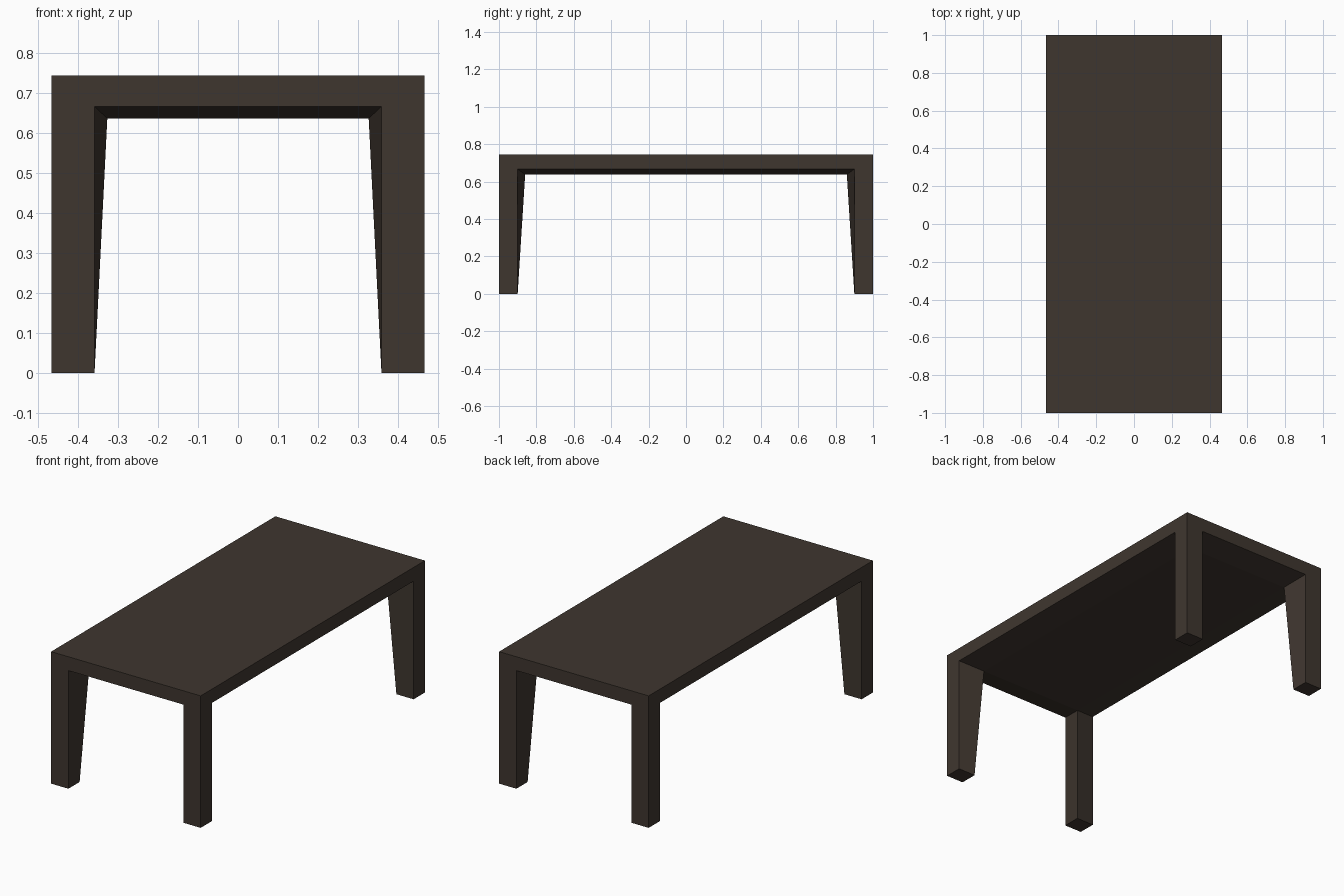
import bpy
import bmesh

if "Cube" in bpy.data.objects:
    bpy.data.objects.remove(bpy.data.objects["Cube"])

X, Y = 0.467, 1.0            # outer half sizes
LX, LY = 0.359, 0.9          # inner edges of the feet
IX, IY = 0.327, 0.86         # inner corner where leg meets underside
TOP, RIM, UNDER = 0.745, 0.667, 0.637

wood = bpy.data.materials.new("dark brown wood")
wood.diffuse_color = (0.0497, 0.0369, 0.0284, 1)
wood.use_nodes = True
wood.node_tree.nodes["Principled BSDF"].inputs["Base Color"].default_value = wood.diffuse_color


def make_object(name, faces):
    """Build a welded flat-shaded mesh from a list of polygons."""
    bm = bmesh.new()
    for pts in faces:
        bm.faces.new([bm.verts.new(p) for p in pts])
    bmesh.ops.remove_doubles(bm, verts=bm.verts, dist=1e-5)
    bmesh.ops.recalc_face_normals(bm, faces=bm.faces)
    mesh = bpy.data.meshes.new(name)
    bm.to_mesh(mesh)
    bm.free()
    mesh.materials.append(wood)
    obj = bpy.data.objects.new(name, mesh)
    bpy.context.collection.objects.link(obj)
    return obj


def rect(x, y, z):
    return [(-x, -y, z), (x, -y, z), (x, y, z), (-x, y, z)]


# Tabletop: flat top, side bands, flat underside and sloped rims between legs
upper, lower = rect(X, Y, TOP), rect(X, Y, RIM)
faces = [upper, rect(IX, IY, UNDER)]
for i in range(4):
    j = (i + 1) % 4
    faces.append([upper[i], upper[j], lower[j], lower[i]])
for s in (-1, 1):
    faces.append([(-LX, s * Y, RIM), (LX, s * Y, RIM), (IX, s * IY, UNDER), (-IX, s * IY, UNDER)])
    faces.append([(s * X, -LY, RIM), (s * X, LY, RIM), (s * IX, IY, UNDER), (s * IX, -IY, UNDER)])
make_object("tabletop", faces)

# Legs: square feet, inner corner leaning in towards the top, open where they join
for sx, side in ((-1, "left"), (1, "right")):
    for sy, end in ((-1, "front"), (1, "back")):
        foot = [(sx * x, sy * y, 0) for x, y in ((X, Y), (LX, Y), (LX, LY), (X, LY))]
        head = [(sx * x, sy * y, z) for x, y, z in
                ((X, Y, RIM), (LX, Y, RIM), (IX, IY, UNDER), (X, LY, RIM))]
        sides = [[foot[i], foot[(i + 1) % 4], head[(i + 1) % 4], head[i]] for i in range(4)]
        make_object(f"{end}_{side}_leg", [foot] + sides)
